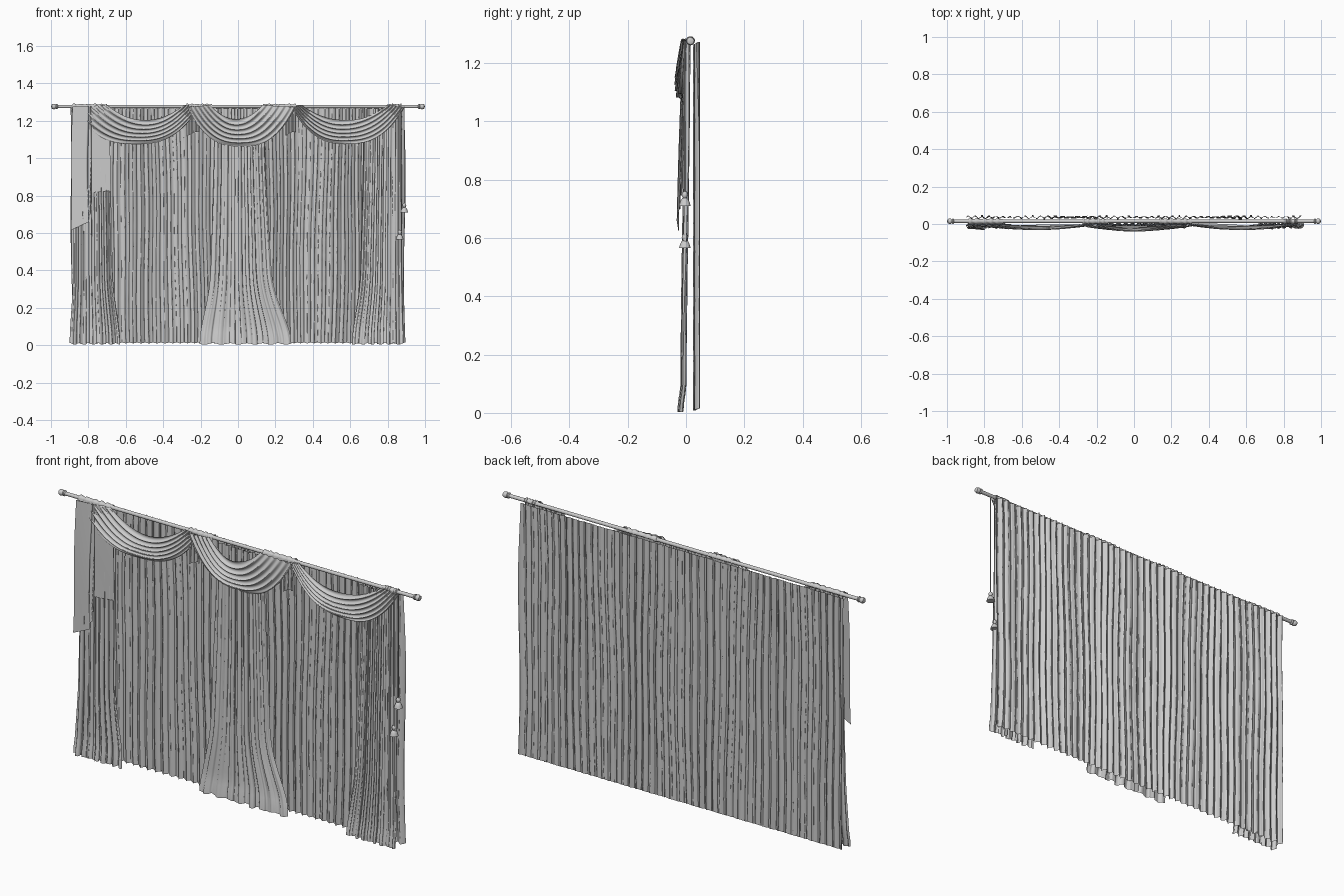
import bpy, bmesh, math
from math import sin, cos, pi
from mathutils import Vector

cube = bpy.data.objects.get("Cube")
if cube:
    bpy.data.objects.remove(cube)

fabric = bpy.data.materials.new("soft_grey")
fabric.use_nodes = True
GREY = (0.6, 0.6, 0.6, 1)
fabric.diffuse_color = GREY
fabric.node_tree.nodes["Principled BSDF"].inputs["Base Color"].default_value = GREY

ROD_Y, ROD_Z = 0.015, 1.276


def lerp(a, b, t):
    return a + (b - a) * t


def ramp(t):
    t = max(0, min(1, t))
    return t * t * (3 - 2 * t)


def sheet(name, nu, nv, fn):
    """Grid surface from fn(u, v) -> (x, y, z)."""
    bm = bmesh.new()
    rows = [[bm.verts.new(fn(i / nu, j / nv)) for i in range(nu + 1)] for j in range(nv + 1)]
    for a, b in zip(rows, rows[1:]):
        for i in range(nu):
            bm.faces.new((a[i], b[i], b[i + 1], a[i + 1]))
    mesh = bpy.data.meshes.new(name)
    bm.to_mesh(mesh)
    bm.free()
    mesh.materials.append(fabric)
    for p in mesh.polygons:
        p.use_smooth = True
    ob = bpy.data.objects.new(name, mesh)
    bpy.context.collection.objects.link(ob)
    return ob


def lathe(name, profile, origin, along_x=False, sides=20):
    """Spin (radius, height) pairs about z, or about x."""
    def fn(u, v):
        r, h = profile[round(v * (len(profile) - 1))]
        c, s = r * cos(2 * pi * u), r * sin(2 * pi * u)
        p = Vector((h, c, s)) if along_x else Vector((c, s, h))
        return p + Vector(origin)
    ob = sheet(name, sides, len(profile) - 1, fn)
    bm = bmesh.new()
    bm.from_mesh(ob.data)
    bmesh.ops.remove_doubles(bm, verts=bm.verts, dist=1e-5)
    bmesh.ops.recalc_face_normals(bm, faces=bm.faces)
    for e in bm.edges:
        e.smooth = len(e.link_faces) < 2 or e.calc_face_angle(0) < 0.7
    bm.to_mesh(ob.data)
    bm.free()
    return ob


# Rod with a telescoping joint and end finials
lathe("rod", [(0, -0.97), (0.009, -0.97), (0.009, 0.97), (0, 0.97)], (0, ROD_Y, ROD_Z), True)
lathe("rod_joint", [(0.009, -0.012), (0.013, -0.008), (0.013, 0.008), (0.009, 0.012)],
      (0.155, ROD_Y, ROD_Z), True)
for side, name in ((1, "left_finial"), (-1, "right_finial")):
    prof = [(0.009, 0.962), (0.014, 0.966), (0.014, 0.971), (0.010, 0.974),
            (0.014, 0.979), (0.015, 0.986), (0.012, 0.995), (0, 1.0)]
    lathe(name, [(r, h * side) for r, h in prof], (0, ROD_Y, ROD_Z), True)


# Pleated back curtain across the full width
def back_curtain(u, v):
    wander = 0.8 * sin(7 * u + 2 * v) + 0.5 * sin(23 * u - 3 * v)
    phase = 2 * pi * 46 * u + 1.6 * wander
    depth = 0.0075 + 0.0025 * sin(31 * u + 1)
    x = -0.895 + 1.785 * u + 0.005 * sin(2 * phase) + 0.003 * sin(9 * v + 17 * u)
    y = 0.036 + depth * sin(phase) + 0.002 * sin(phase * 2.3)
    z = lerp(1.268, 0.012, v) + 0.004 * sin(phase) * (1 if v in (0, 1) else 0)
    return x, y, z


sheet("back_curtain", 552, 16, back_curtain)


# Front drapes that flare and pool at the floor
def drape(name, top, bottom, folds, seed):
    def fn(u, v):
        flare = 0.35 * ramp(v) + 0.65 * ramp((v - 0.65) / 0.35) ** 1.5
        x = lerp(lerp(top[0], bottom[0], flare), lerp(top[1], bottom[1], flare), u)
        phase = 2 * pi * folds * u + 0.9 * sin(5 * u + seed) + 0.5 * sin(4 * v + seed + 3 * u)
        swell = 0.75 + 0.25 * sin(9 * u + seed)
        x += 0.005 * sin(phase * 2 + seed) * sin(pi * u)
        y = lerp(0.004, -0.009, ramp(v)) + 0.009 * swell * sin(phase) + 0.002 * sin(2.6 * phase + v)
        hem = ramp((v - 0.92) / 0.08)
        y -= 0.010 * hem
        z = lerp(1.265, 0.003, v) + 0.004 * hem * (1 + sin(phase * 0.7 + seed))
        return x, y, z
    sheet(name, folds * 14, 40, fn)


drape("right_drape", (-0.875, -0.685), (-0.9, -0.63), 8, 1)
drape("centre_drape", (-0.125, 0.14), (-0.205, 0.285), 8, 2.5)
drape("left_drape", (0.67, 0.875), (0.61, 0.885), 8, 4)


# Swags: draped bands with curved folds between two gathers on the rod
def swag(name, left, right, inner, outer, lift, seed):
    def fn(u, v):
        arc = 1 - abs(2 * u - 1) ** lerp(2.0, 2.7, v)
        x = lerp(lerp(left[1], left[0], v), lerp(right[0], right[1], v), u)
        drop = lerp(inner, outer, v ** 0.85)
        z = 1.284 - drop * arc - 0.012 * v * (1 - arc)
        bulge = sin(pi * u) ** 0.7
        fold = 2 * pi * 5.5 * v + 0.8 * sin(2 * pi * u + seed) + 1.2 * u
        y = lift - 0.004 - 0.012 * bulge - 0.009 * sin(pi * v) * bulge
        y += 0.0075 * sin(fold) * (0.45 + 0.55 * bulge)
        z += 0.005 * cos(fold) * arc
        # hem returns behind the lowest fold
        y += 0.012 * ramp((v - 0.95) / 0.05)
        return x, y, z
    sheet(name, 56, 66, fn)


swag("right_swag", (-0.895, -0.70), (-0.29, -0.205), 0.085, 0.205, 0.0, 0.5)
swag("left_swag", (0.285, 0.34), (0.80, 0.89), 0.085, 0.205, 0.0, 3)
swag("centre_swag", (-0.275, -0.15), (0.13, 0.31), 0.08, 0.217, -0.008, 1.7)


# Gathered cloth lapped over the rod at each swag end
def lap(name, x0, x1, drop, seed):
    def fn(u, v):
        bump = 0.002 * sin(2 * pi * 5 * u + seed) + 0.001 * sin(41 * u)
        r = 0.013 + bump
        a = lerp(-0.1, pi, min(1, v / 0.7))
        fall = max(0, (v - 0.7) / 0.3)
        x = lerp(x0, x1, u)
        return (x, ROD_Y + r * cos(a) - 0.006 * fall,
                ROD_Z + r * sin(a) - drop * fall * (0.7 + 0.3 * sin(pi * u)))
    sheet(name, 40, 20, fn)


lap("right_end_lap", -0.885, -0.70, 0.03, 0)
lap("right_middle_lap", -0.275, -0.14, 0.05, 1)
lap("left_middle_lap", 0.135, 0.31, 0.05, 2)
lap("left_end_lap", 0.80, 0.875, 0.03, 3)

# Short gathers hanging beneath the swag joins
for name, x0, x1 in (("right_join", -0.265, -0.205), ("left_join", 0.255, 0.31)):
    sheet(name, 30, 8, lambda u, v: (
        lerp(x0, x1, u), -0.004 - 0.006 * v + 0.005 * sin(2 * pi * 3 * u),
        lerp(1.275, 1.12, v) + 0.02 * v * sin(2 * u)))

# Cascading tail with a stepped zigzag hem: (x, y, hem height)
hem = [(-0.68, -0.006, 0.825), (-0.80, -0.010, 0.815), (-0.85, -0.013, 0.745),
       (-0.785, -0.017, 0.745), (-0.86, -0.020, 0.70), (-0.785, -0.024, 0.70),
       (-0.83, -0.028, 0.665), (-0.80, -0.031, 0.66), (-0.895, -0.027, 0.615)]


def tail(u, v):
    t = u * (len(hem) - 1)
    i = min(int(t), len(hem) - 2)
    x, y, z = Vector(hem[i]).lerp(Vector(hem[i + 1]), t - i)
    top_x = lerp(x, -0.785, 0.08)
    y_top = lerp(-0.004, y, 0.3)
    return (lerp(top_x, x, v) + 0.003 * sin(6 * v + 9 * u),
            lerp(y_top, y, v) - 0.002 * sin(14 * u + 3 * v), lerp(1.275, z, v))


sheet("tail", 64, 20, tail)

# Pull cords with tassels
tassel = [(0, 0.05), (0.004, 0.05), (0.009, 0.045), (0.011, 0.037), (0.008, 0.03),
          (0.006, 0.027), (0.011, 0.024), (0.016, 0.014), (0.020, 0), (0, 0)]
for name, x, z in (("outer", 0.889, 0.71), ("inner", 0.865, 0.565)):
    lathe(name + "_tassel", tassel, (x, -0.004, z))
    lathe(name + "_cord", [(0.0025, z + 0.048), (0.0025, ROD_Z)], (x, -0.004, 0), sides=8)
